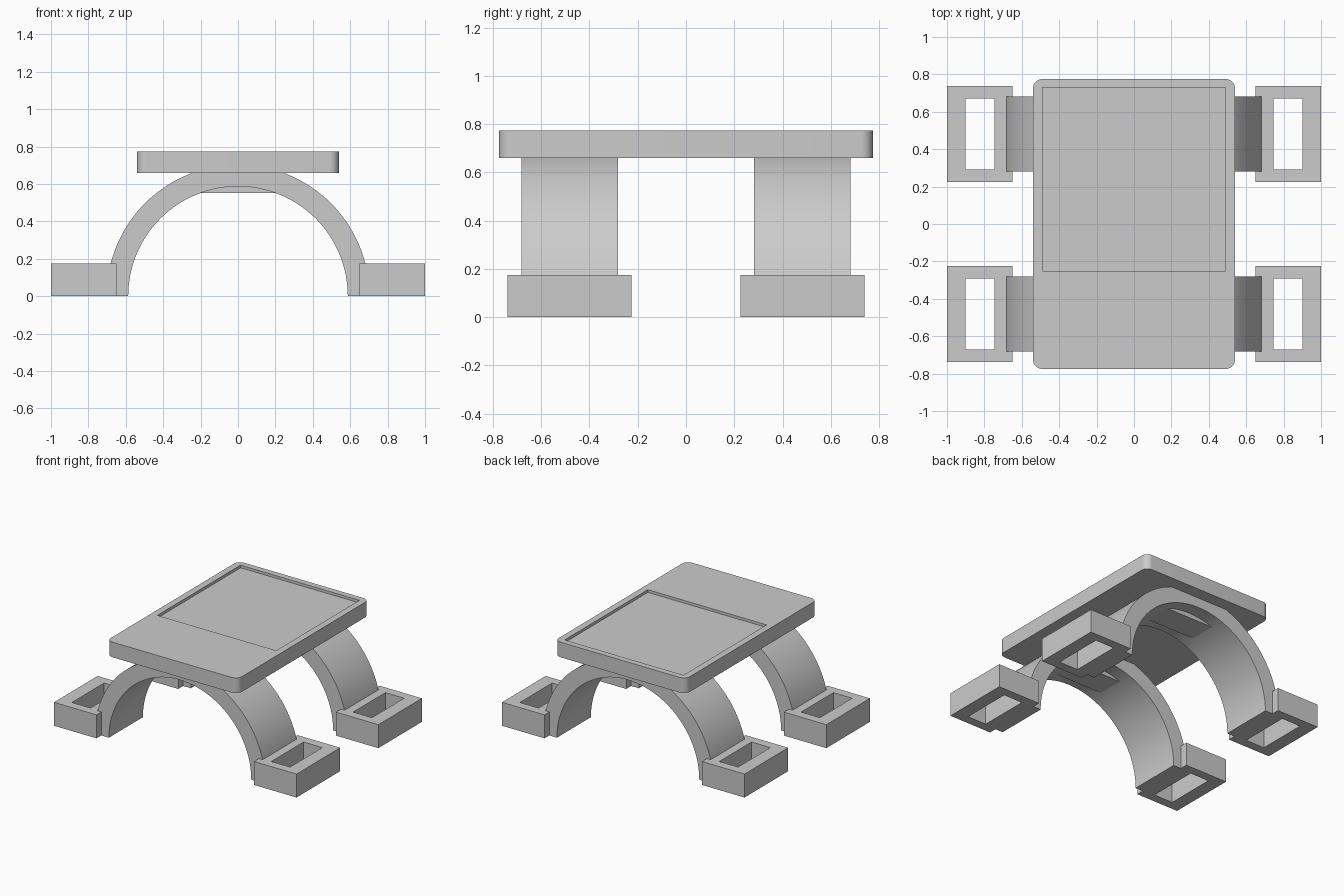
import bpy, bmesh, math
from mathutils import Vector

cube = bpy.data.objects.get("Cube")
if cube:
    bpy.data.objects.remove(cube, do_unlink=True)

grey = bpy.data.materials.new("plain_grey")
grey.use_nodes = True
grey.diffuse_color = (0.6, 0.6, 0.6, 1)
grey.node_tree.nodes["Principled BSDF"].inputs["Base Color"].default_value = (0.6, 0.6, 0.6, 1)


def extrude(name, outline, direction):
    """Solid made by sweeping a closed outline along a direction."""
    bm = bmesh.new()
    face = bm.faces.new([bm.verts.new(p) for p in outline])
    swept = bmesh.ops.extrude_face_region(bm, geom=[face])["geom"]
    moved = [v for v in swept if isinstance(v, bmesh.types.BMVert)]
    bmesh.ops.translate(bm, verts=moved, vec=Vector(direction))
    bmesh.ops.recalc_face_normals(bm, faces=bm.faces)
    mesh = bpy.data.meshes.new(name)
    bm.to_mesh(mesh)
    bm.free()
    mesh.materials.append(grey)
    obj = bpy.data.objects.new(name, mesh)
    bpy.context.collection.objects.link(obj)
    return obj


def box(name, x0, x1, y0, y1, z0, z1):
    outline = [(x0, y0, z0), (x1, y0, z0), (x1, y1, z0), (x0, y1, z0)]
    return extrude(name, outline, (0, 0, z1 - z0))


def activate(obj):
    bpy.ops.object.select_all(action="DESELECT")
    obj.select_set(True)
    bpy.context.view_layer.objects.active = obj


def cut(obj, cutter):
    cutter.hide_render = True
    mod = obj.modifiers.new("cut", "BOOLEAN")
    mod.operation = "DIFFERENCE"
    mod.solver = "EXACT"
    mod.object = cutter
    activate(obj)
    bpy.ops.object.modifier_apply(modifier=mod.name)
    bpy.data.objects.remove(cutter, do_unlink=True)


def smooth(obj):
    activate(obj)
    bpy.ops.object.shade_smooth_by_angle(angle=math.radians(30))


# Table plate with rounded corners and a shallow tray
HALF_X, HALF_Y, CORNER, BOTTOM, TOP = 0.54, 0.775, 0.05, 0.66, 0.773
outline = []
for quarter, (sx, sy) in enumerate([(1, 1), (-1, 1), (-1, -1), (1, -1)]):
    for i in range(9):
        a = (quarter + i / 8) * math.pi / 2
        outline.append((sx * (HALF_X - CORNER) + CORNER * math.cos(a),
                        sy * (HALF_Y - CORNER) + CORNER * math.sin(a), BOTTOM))
plate = extrude("table_plate", outline, (0, 0, TOP - BOTTOM))
cut(plate, box("tray_cutter", -0.49, 0.49, -0.25, 0.73, TOP - 0.02, TOP + 0.1))
smooth(plate)

# Arched legs, crown blocks and slotted feet, at the front and the back
INNER, OUTER, STEPS = 0.587, 0.703, 64
for end, s in (("front", -1), ("back", 1)):
    mid = s * 0.482
    arc = [math.pi * i / STEPS for i in range(STEPS + 1)]
    ring = [(OUTER * math.cos(a), mid - 0.2, OUTER * math.sin(a)) for a in arc]
    ring += [(INNER * math.cos(a), mid - 0.2, INNER * math.sin(a)) for a in reversed(arc)]
    smooth(extrude(end + "_arch", ring, (0, 0.4, 0)))

    box(end + "_crown_block", -0.21, 0.21, mid - 0.1, mid + 0.1, 0.553, BOTTOM + 0.01)

    for side, t in (("left", 1), ("right", -1)):
        xs = sorted((t * 0.65, t * 1.0))
        hole = sorted((t * 0.745, t * 0.9))
        foot = box(f"{end}_{side}_foot", *xs, mid - 0.257, mid + 0.257, 0, 0.175)
        cut(foot, box("foot_cutter", *hole, mid - 0.19, mid + 0.19, -0.1, 0.3))
